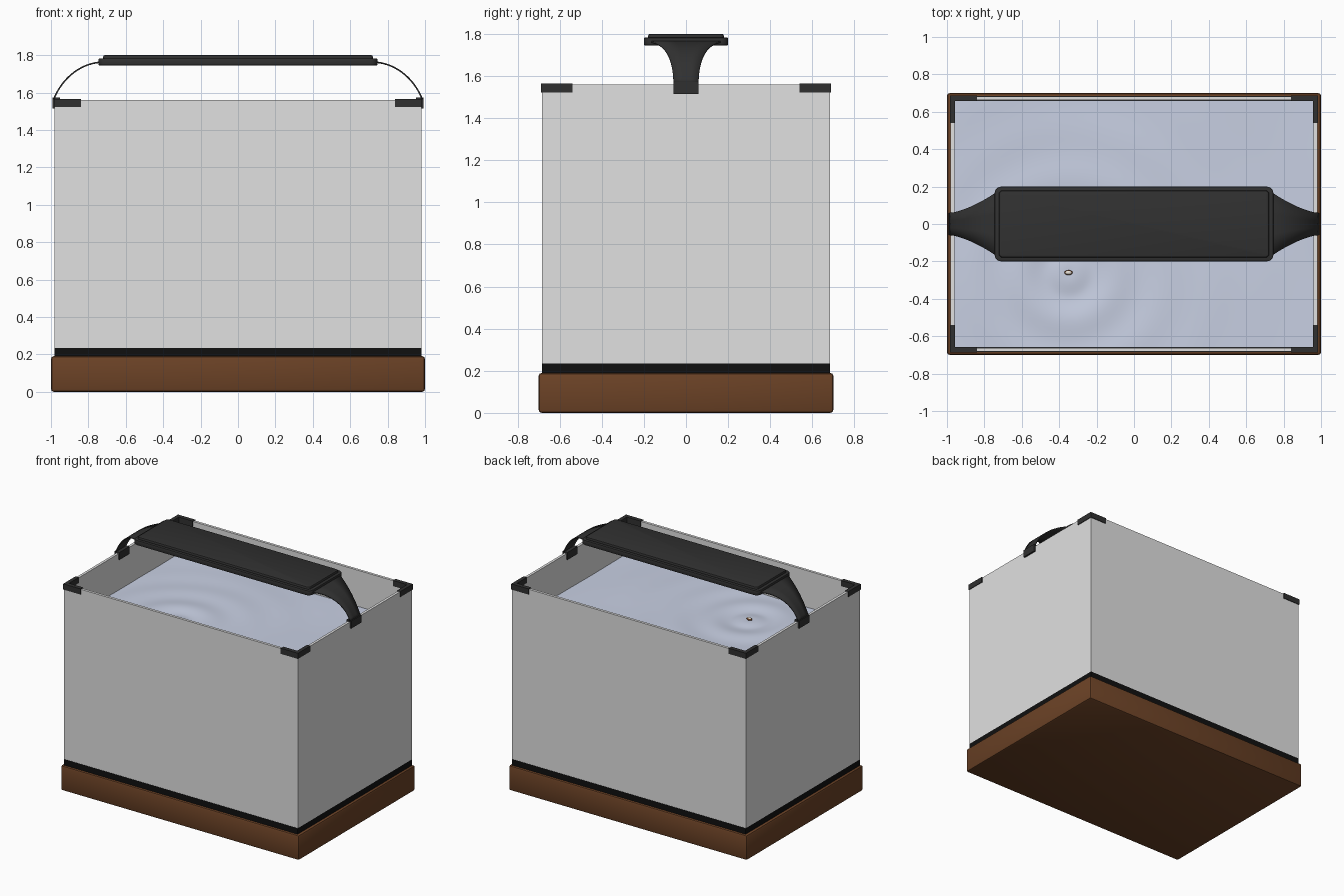
import bpy, bmesh, math
from mathutils import Vector

cube = bpy.data.objects.get("Cube")
if cube:
    bpy.data.objects.remove(cube, do_unlink=True)


def material(name, r, g, b):
    m = bpy.data.materials.new(name)
    m.use_nodes = True
    m.diffuse_color = (r, g, b, 1)
    m.node_tree.nodes["Principled BSDF"].inputs["Base Color"].default_value = (r, g, b, 1)
    return m


WOOD = material("brown wood", 0.147, 0.054, 0.019)
BLACK = material("black trim", 0.005, 0.005, 0.005)
PLASTIC = material("dark plastic", 0.03, 0.03, 0.03)
GLASS = material("pale glass", 0.75, 0.75, 0.75)
WATER = material("blue water", 0.58, 0.63, 0.77)
CREAM = material("cream", 0.8, 0.75, 0.68)


def finish(bm, name, mat, smooth=False):
    bmesh.ops.recalc_face_normals(bm, faces=bm.faces)
    me = bpy.data.meshes.new(name)
    bm.to_mesh(me)
    bm.free()
    me.materials.append(mat)
    ob = bpy.data.objects.new(name, me)
    bpy.context.collection.objects.link(ob)
    if smooth:
        bpy.ops.object.select_all(action="DESELECT")
        ob.select_set(True)
        bpy.context.view_layer.objects.active = ob
        bpy.ops.object.shade_smooth_by_angle(angle=math.radians(40))
    return ob


def box(name, mat, lo, hi, bevel=0, corner=0):
    """Box between two corners; corner rounds the upright edges, bevel all edges."""
    lo, hi = Vector(lo), Vector(hi)
    bm = bmesh.new()
    bmesh.ops.create_cube(bm, size=1)
    for v in bm.verts:
        v.co = (lo + hi) / 2 + v.co * (hi - lo)
    if corner:
        upright = [e for e in bm.edges if abs(e.verts[0].co.z - e.verts[1].co.z) > 1e-4]
        bmesh.ops.bevel(bm, geom=upright, offset=corner, segments=4, profile=0.5, affect="EDGES")
    if bevel:
        sharp = [e for e in bm.edges if e.calc_face_angle(0) > 1]
        bmesh.ops.bevel(bm, geom=sharp, offset=bevel, segments=2, profile=0.5, affect="EDGES")
    return finish(bm, name, mat, bool(bevel or corner))


# Base and trim
box("wooden_base", WOOD, (-1, -0.7, 0), (1, 0.7, 0.19), bevel=0.015)
box("base_trim", BLACK, (-0.98, -0.685, 0.185), (0.98, 0.685, 0.235))

# Glass panes: long panes overlap the ends of the short ones
for s, label in ((-1, "front"), (1, "back")):
    y = sorted((s * 0.663, s * 0.683))
    box(label + "_pane", GLASS, (-0.98, y[0], 0.235), (0.98, y[1], 1.56))
for s, label in ((-1, "right"), (1, "left")):
    x = sorted((s * 0.96, s * 0.98))
    box(label + "_pane", GLASS, (x[0], -0.662, 0.235), (x[1], 0.662, 1.56))

# Water body with ripples spreading from one spot
CX, CY, LEVEL = -0.35, -0.26, 1.285
bm = bmesh.new()
bmesh.ops.create_grid(bm, x_segments=120, y_segments=84, size=1)
rim = [e for e in bm.edges if e.is_boundary]
for v in bm.verts:
    x, y = v.co.x * 0.959, v.co.y * 0.661
    r = math.hypot(x - CX, y - CY)
    wave = 0.011 * math.cos(r * 24) * math.exp(-r * 3.2) * min(1, r * 8)
    v.co = (x, y, LEVEL + wave + 0.003 * math.sin(5 * x + 2) * math.sin(6 * y))
skirt = bmesh.ops.extrude_edge_only(bm, edges=rim)["geom"]
for v in skirt:
    if isinstance(v, bmesh.types.BMVert):
        v.co.z = 0.24
bmesh.ops.holes_fill(bm, edges=[e for e in bm.edges if e.is_boundary], sides=0)
finish(bm, "water", WATER, True)

# Small floating object at the centre of the ripples
for name, mat, size, dz in (("floating_ring", WOOD, 0.022, 0.008), ("floating_core", CREAM, 0.017, 0.014)):
    bm = bmesh.new()
    bmesh.ops.create_uvsphere(bm, u_segments=16, v_segments=8, radius=size)
    for v in bm.verts:
        v.co = (CX + v.co.x, CY + v.co.y * 0.6, LEVEL + dz + v.co.z * 0.5)
    finish(bm, name, mat, True)

# Corner clips: two arms each
for sx, xn in ((-1, "right"), (1, "left")):
    for sy, yn in ((-1, "front"), (1, "back")):
        arms = (((0.84, 0.985), (0.657, 0.688)), ((0.957, 0.985), (0.54, 0.688)))
        for n, (ax, ay) in enumerate(arms):
            x, y = sorted(sx * a for a in ax), sorted(sy * a for a in ay)
            box(f"{yn}_{xn}_clip_arm_{n + 1}", PLASTIC, (x[0], y[0], 1.522), (x[1], y[1], 1.565))

# Lamp housing: lower body and stepped lid
box("lamp_body", PLASTIC, (-0.745, -0.2, 1.745), (0.745, 0.2, 1.782), bevel=0.004, corner=0.035)
box("lamp_lid", PLASTIC, (-0.722, -0.18, 1.77), (0.722, 0.18, 1.8), bevel=0.01, corner=0.02)

# Flared arms that arch from the lamp down to the rim
STEPS = 16
for s, label in ((-1, "right"), (1, "left")):
    bm = bmesh.new()
    rows = []
    for i in range(STEPS + 1):
        t = i / STEPS
        a = math.radians(65 * t)
        x = 0.715 + 0.27 * math.sin(a) / math.sin(math.radians(65))
        z = 1.565 + 0.198 * (math.cos(a) - math.cos(math.radians(65))) / (1 - math.cos(math.radians(65)))
        half = 0.06 + 0.125 * (1 - t) ** 2.0
        rows.append([bm.verts.new((s * x, k * half, z)) for k in (-1, -0.33, 0.33, 1)])
    for p, q in zip(rows, rows[1:]):
        for j in range(3):
            bm.faces.new((p[j], p[j + 1], q[j + 1], q[j]))
    arm = finish(bm, label + "_lamp_arm", PLASTIC, True)
    mod = arm.modifiers.new("thickness", "SOLIDIFY")
    mod.thickness = 0.008
    mod.offset = 0
    # Foot hooked over the rim
    x = sorted((s * 0.952, s * 0.993))
    box(label + "_lamp_foot", PLASTIC, (x[0], -0.06, 1.515), (x[1], 0.06, 1.572))
